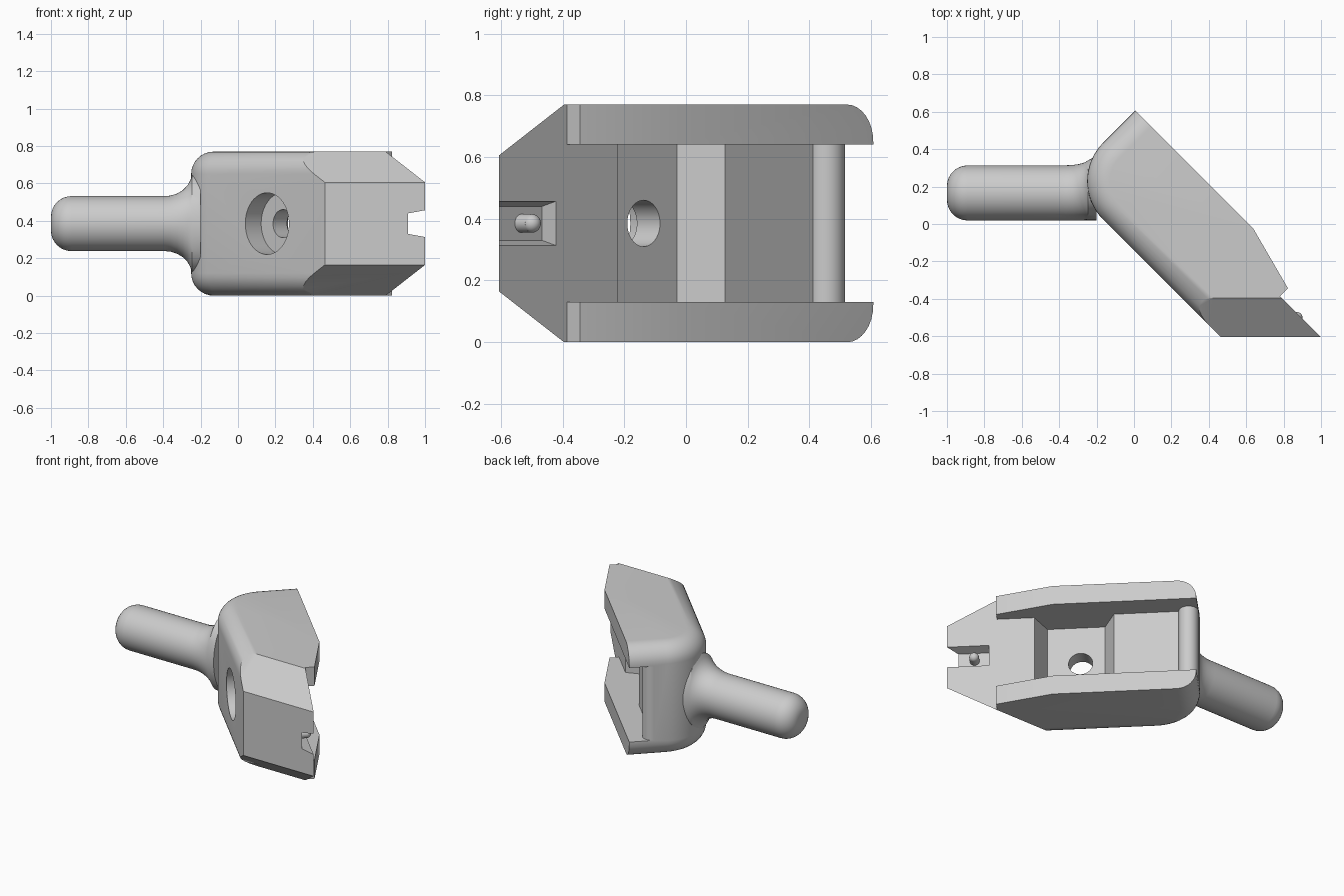
import bpy, bmesh, math
from mathutils import Matrix, Vector

if "Cube" in bpy.data.objects:
    bpy.data.objects.remove(bpy.data.objects["Cube"])

grey = bpy.data.materials.new("light_grey")
grey.use_nodes = True
COLOUR = (0.6, 0.6, 0.6, 1)
grey.diffuse_color = COLOUR
grey.node_tree.nodes["Principled BSDF"].inputs["Base Color"].default_value = COLOUR

TURN = Matrix.Rotation(math.radians(-45), 4, "Z")  # local x runs along the body
HEIGHT, MID = 0.77, 0.385
WALL = 0.13
FLOOR, RIM, BACK, END = 0.279, 0.434, -0.1, -0.424


def finish(bm, name, turn=True):
    if turn:
        bm.transform(TURN)
    bmesh.ops.recalc_face_normals(bm, faces=bm.faces)
    mesh = bpy.data.meshes.new(name)
    bm.to_mesh(mesh)
    bm.free()
    mesh.materials.append(grey)
    obj = bpy.data.objects.new(name, mesh)
    bpy.context.collection.objects.link(obj)
    return obj


def activate(obj):
    bpy.ops.object.select_all(action="DESELECT")
    obj.select_set(True)
    bpy.context.view_layer.objects.active = obj


def smooth(obj):
    activate(obj)
    bpy.ops.object.shade_smooth_by_angle(angle=math.radians(30))


def prism(points, axis, low, high):
    """Extrude a flat outline; axis 'z' takes (x, y), axis 'y' takes (x, z) pairs."""
    bm = bmesh.new()
    place = (lambda a, b, d: (a, b, d)) if axis == "z" else (lambda a, b, d: (a, d, b))
    face = bm.faces.new([bm.verts.new(place(a, b, low)) for a, b in points])
    out = bmesh.ops.extrude_face_region(bm, geom=[face])
    moved = [v for v in out["geom"] if isinstance(v, bmesh.types.BMVert)]
    bmesh.ops.translate(bm, verts=moved, vec=place(0, 0, high - low))
    return bm


def rod(radius, x, low, high):
    """Round rod across the body, along local y."""
    ring = [(x + radius * math.cos(i * math.tau / 48), MID + radius * math.sin(i * math.tau / 48))
            for i in range(48)]
    return prism(ring, "y", low, high)


def cut(obj, bm):
    tool = finish(bm, "cutter")
    tool.hide_render = True
    mod = obj.modifiers.new("cut", "BOOLEAN")
    mod.operation, mod.solver, mod.object = "DIFFERENCE", "EXACT", tool
    activate(obj)
    bpy.ops.object.modifier_apply(modifier=mod.name)
    bpy.data.objects.remove(tool)


# Body outline with one big rounded corner
R = 0.29
arc = [(END + R - R * math.cos(t), BACK + R - R * math.sin(t))
       for t in (i * math.pi / 32 for i in range(17))]
outline = [(END, RIM)] + arc + [(0.756, BACK), (1.135, FLOOR), (0.825, FLOOR), (0.825, 0.339), (0.467, RIM)]
bm = prism(outline, "z", 0, HEIGHT)
bmesh.ops.recalc_face_normals(bm, faces=bm.faces)

# Fillet the long edges around the back and the rounded end
rounded = [p for p in outline[:19]]


def on_back(v):
    return any(abs(v.co.x - a) + abs(v.co.y - b) < 1e-4 for a, b in rounded)


edges = [e for e in bm.edges if abs(e.verts[0].co.z - e.verts[1].co.z) < 1e-4
         and all(on_back(v) for v in e.verts)]
bmesh.ops.bevel(bm, geom=edges, offset=0.12, offset_type="OFFSET", segments=8, profile=0.5,
                affect="EDGES", clamp_overlap=False)

# Chamfer the nose above and below
bm.transform(TURN)
for side in (1, -1):
    normal = Vector((0, -0.16, side * 0.205))
    point = Vector((0, -0.395, MID + side * MID))
    res = bmesh.ops.bisect_plane(bm, geom=bm.verts[:] + bm.edges[:] + bm.faces[:],
                                 plane_co=point, plane_no=normal, clear_outer=True)
    bmesh.ops.holes_fill(bm, edges=[e for e in bm.edges if e.is_boundary])
body = finish(bm, "body", turn=False)

# Channel between the side walls, then the tapered pocket in its floor
lo, hi = WALL, HEIGHT - WALL
cut(body, prism([(-1, FLOOR), (2, FLOOR), (2, 1), (-1, 1)], "z", lo, hi))
cut(body, prism([(0.1, FLOOR), (0.168, 0.126), (0.526, 0.126), (0.594, FLOOR),
                 (0.594, 0.35), (0.1, 0.35)], "z", lo, hi))

# Counterbored through hole
cut(body, rod(0.165, 0.32, -0.3, 0.02))
cut(body, rod(0.075, 0.32, -0.2, 0.2))

# Nose notch with sloping sides
bm = prism([(0.875, MID - 0.055), (1.3, MID - 0.055), (1.3, MID + 0.055), (0.875, MID + 0.055)],
           "y", 0.215, 0.3)
for v in bm.verts:
    if v.co.y > 0.25:
        v.co.z = MID + (v.co.z - MID) * 1.4
cut(body, bm)
smooth(body)

# Rolled ridge at the end of the channel
bm = bmesh.new()
bmesh.ops.create_cone(bm, cap_ends=True, segments=40, radius1=0.061, radius2=0.061, depth=hi - lo + 0.01,
                      matrix=Matrix.Translation((END + 0.061, FLOOR, MID)))
smooth(finish(bm, "end_ridge"))

# Domed pin in the notch
bm = rod(0.03, 0.969, 0.2, 0.262)
bmesh.ops.create_uvsphere(bm, u_segments=24, v_segments=12, radius=0.03,
                          matrix=Matrix.Translation((0.969, 0.262, MID)))
smooth(finish(bm, "notch_pin"))

# Round handle: (x, half width, half height, centre y), flaring into the body
TIP, HR, HY = 0.11, 0.147, 0.166
rings = []
for i in range(9):
    t = i * math.pi / 16
    r = HR - TIP + TIP * math.sin(t)
    rings.append((-1 + TIP - TIP * math.cos(t), r, r, HY))
rings += [(-0.39, HR, HR, HY), (-0.36, 0.148, 0.15, HY), (-0.325, 0.149, 0.161, 0.167),
          (-0.295, 0.151, 0.179, 0.169), (-0.27, 0.154, 0.205, 0.173),
          (-0.255, 0.157, 0.232, 0.177), (-0.246, 0.16, 0.258, 0.18), (-0.2, 0.172, 0.262, 0.192)]
bm = bmesh.new()
loops = []
for x, ry, rz, cy in rings:
    loops.append([bm.verts.new((x, cy + ry * math.cos(a), MID + rz * math.sin(a)))
                  for a in (k * math.tau / 48 for k in range(48))])
for a, b in zip(loops, loops[1:]):
    for k in range(48):
        bm.faces.new((a[k - 1], a[k], b[k], b[k - 1]))
bm.faces.new(loops[0])
bm.faces.new(loops[-1])
smooth(finish(bm, "handle", turn=False))
